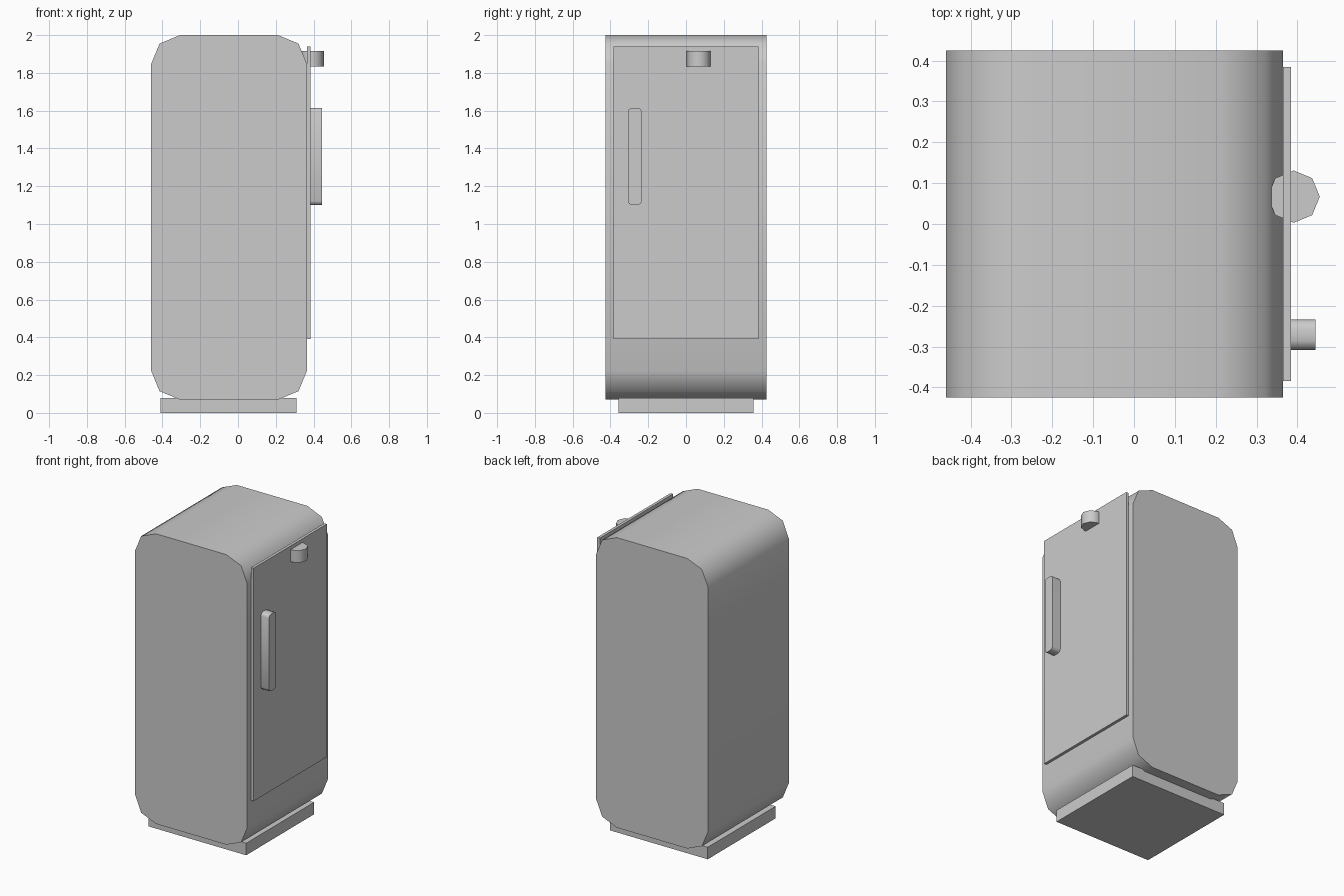
import bpy, bmesh
from math import radians

if "Cube" in bpy.data.objects:
    bpy.data.objects.remove(bpy.data.objects["Cube"])


def finish(obj, smooth):
    bpy.ops.object.select_all(action='DESELECT')
    obj.select_set(True)
    bpy.context.view_layer.objects.active = obj
    if smooth:
        bpy.ops.object.shade_smooth_by_angle(angle=radians(60))


def box(name, lo, hi, radius=0, axis=0):
    """Box between two corners; edges parallel to axis are rounded in two segments."""
    bm = bmesh.new()
    bmesh.ops.create_cube(bm, size=1)
    for v in bm.verts:
        for i in range(3):
            v.co[i] = hi[i] if v.co[i] > 0 else lo[i]
    if radius:
        edges = [e for e in bm.edges
                 if abs(e.verts[0].co[axis] - e.verts[1].co[axis]) > 1e-5]
        bmesh.ops.bevel(bm, geom=edges, offset=radius, segments=2,
                        profile=0.5, affect='EDGES')
    me = bpy.data.meshes.new(name)
    bm.to_mesh(me)
    bm.free()
    obj = bpy.data.objects.new(name, me)
    bpy.context.collection.objects.link(obj)
    finish(obj, radius > 0)
    return obj


# Plinth and rounded cabinet
box("base", (-0.41, -0.357, 0), (0.31, 0.357, 0.08))
box("cabinet", (-0.46, -0.425, 0.07), (0.365, 0.425, 2.0), 0.153, axis=1)

# Door panel and its handle
box("door", (0.365, -0.385, 0.39), (0.384, 0.385, 1.94))
box("handle", (0.38, -0.308, 1.10), (0.444, -0.234, 1.615), 0.022, axis=0)

# Eight-sided knob set into the top of the door
bpy.ops.mesh.primitive_cylinder_add(vertices=8, radius=0.064, depth=0.08,
                                    location=(0.391, 0.067, 1.875))
knob = bpy.context.object
knob.name = "knob"
finish(knob, True)
